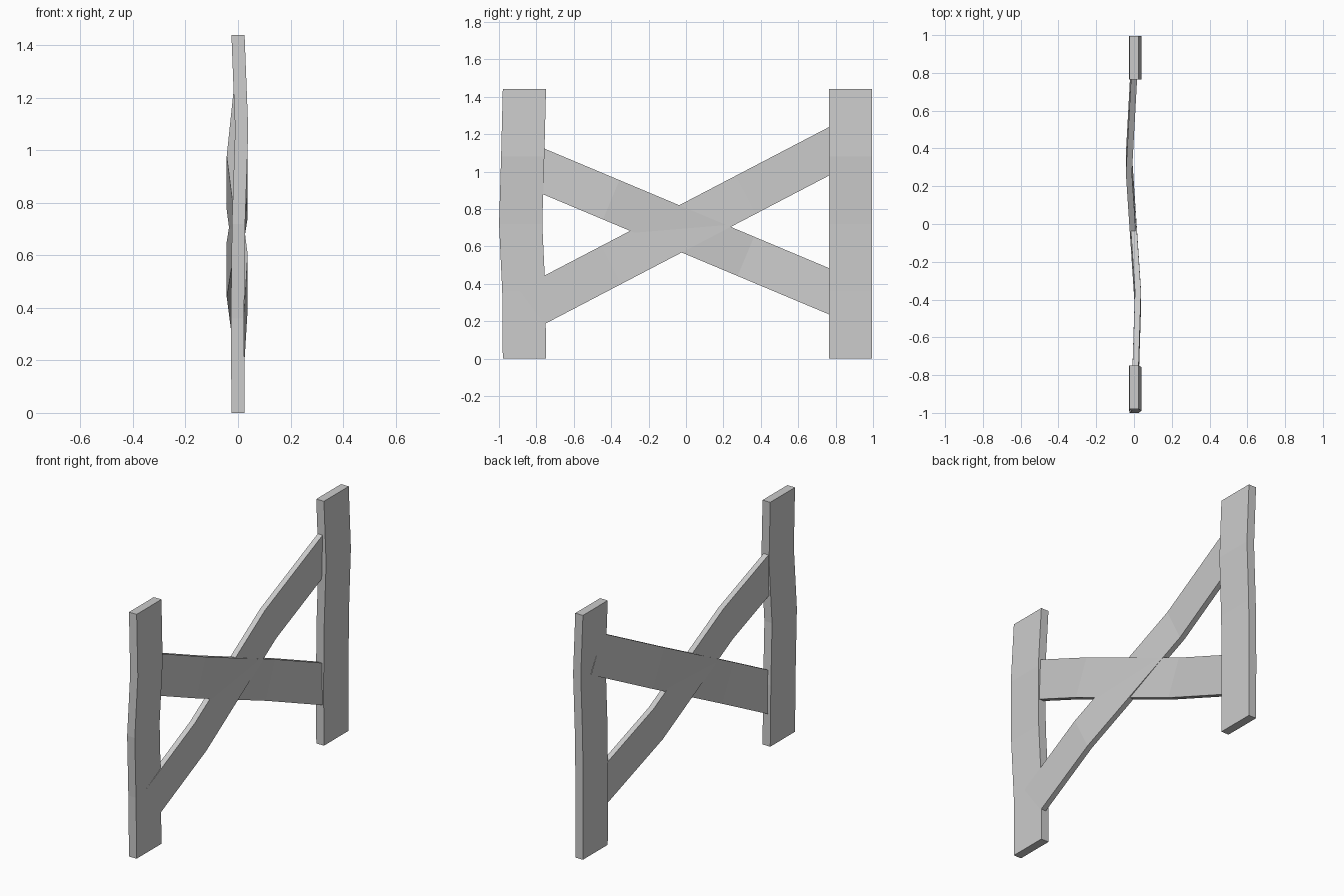
import bpy, bmesh
from mathutils import Vector

if "Cube" in bpy.data.objects:
    bpy.data.objects.remove(bpy.data.objects["Cube"])


def plank(name, path, side, width, thick):
    """Sweep a rectangle along a path; side is the width direction, thickness is along x."""
    bm = bmesh.new()
    s = Vector(side).normalized() * width / 2
    t = Vector((thick / 2, 0, 0))
    rings = []
    for p in path:
        p = Vector(p)
        rings.append([bm.verts.new(p + a * s + b * t)
                      for a, b in ((-1, -1), (1, -1), (1, 1), (-1, 1))])
    for r0, r1 in zip(rings, rings[1:]):
        for i in range(4):
            j = (i + 1) % 4
            bm.faces.new((r0[i], r0[j], r1[j], r1[i]))
    bm.faces.new(rings[0][::-1])
    bm.faces.new(rings[-1])
    bmesh.ops.recalc_face_normals(bm, faces=bm.faces)
    mesh = bpy.data.meshes.new(name)
    bm.to_mesh(mesh)
    bm.free()
    obj = bpy.data.objects.new(name, mesh)
    bpy.context.collection.objects.link(obj)
    return obj


# Warped upright posts
levels = (0, 0.36, 0.72, 1.08, 1.44)
bend_x = (0, -0.002, 0.002, 0.014, 0)
bow_y = (0, -0.003, -0.02, -0.009, 0)
for name, y, bow in (("front_post", -0.864, 1), ("back_post", 0.88, 0)):
    path = [(x, y + bow * d, z) for x, d, z in zip(bend_x, bow_y, levels)]
    plank(name, path, (0, 1, 0), 0.231, 0.05)

# Crossed diagonal braces, wavy in x, ends buried in the posts
brace_y = (-0.84, -0.40, -0.04, 0.32, 0.85)
brace_x = (0.007, 0.021, -0.003, -0.027, 0.002)
for name, slope, mid, width in (("rising_brace", 0.522, 0.709, 0.230),
                                ("falling_brace", -0.42, 0.681, 0.228)):
    path = [(x, y, mid + slope * y) for x, y in zip(brace_x, brace_y)]
    plank(name, path, (0, -slope, 1), width, 0.032)
